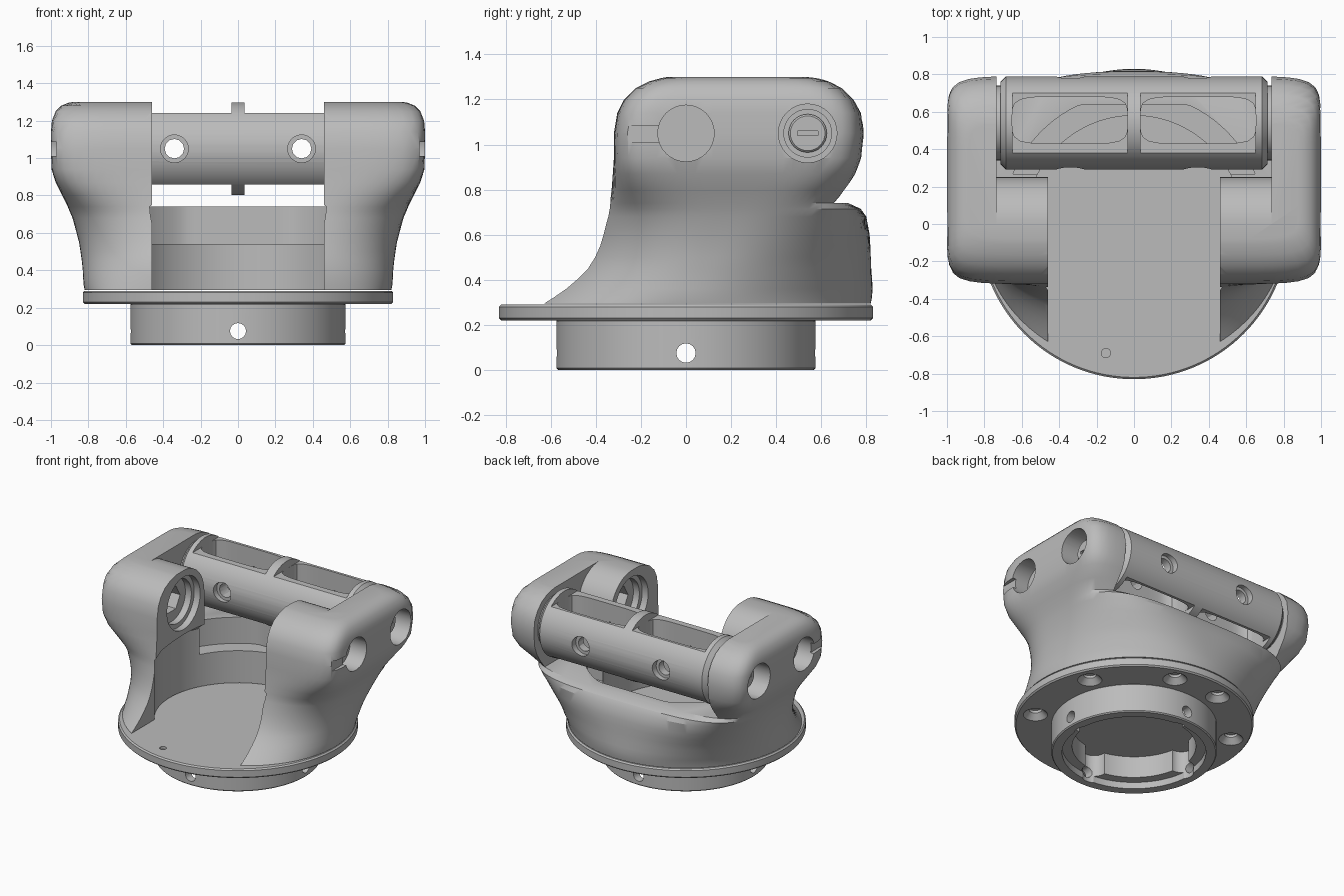
import bpy, bmesh
from math import sin, cos, pi, radians

if "Cube" in bpy.data.objects:
    bpy.data.objects.remove(bpy.data.objects["Cube"], do_unlink=True)

grey = bpy.data.materials.new("machined grey")
grey.use_nodes = True
GREY = (0.5, 0.5, 0.5, 1)
grey.diffuse_color = GREY
grey.node_tree.nodes["Principled BSDF"].inputs["Base Color"].default_value = GREY


def place(axis, u, v, h):
    return {"x": (h, u, v), "y": (u, h, v), "z": (u, v, h)}[axis]


def loft(name, axis, sections):
    """Skin a list of (height, outline) sections along an axis, with caps."""
    bm = bmesh.new()
    rings = [[bm.verts.new(place(axis, u, v, h)) for u, v in pts] for h, pts in sections]
    n = len(rings[0])
    for a, b in zip(rings, rings[1:]):
        for i in range(n):
            j = (i + 1) % n
            bm.faces.new((a[i], a[j], b[j], b[i]))
    bm.faces.new(rings[0])
    bm.faces.new(rings[-1])
    bmesh.ops.recalc_face_normals(bm, faces=bm.faces)
    mesh = bpy.data.meshes.new(name)
    bm.to_mesh(mesh)
    bm.free()
    mesh.materials.append(grey)
    ob = bpy.data.objects.new(name, mesh)
    bpy.context.collection.objects.link(ob)
    return ob


def circle(r, u=0, v=0, n=48):
    return [(u + r * cos(2 * pi * i / n), v + r * sin(2 * pi * i / n)) for i in range(n)]


def outline(half, front, back, centre, power, n=160):
    """Rounded outline between a circle (power 2) and a rectangle (high power)."""
    pts = []
    for c, s in circle(1, n=n):
        depth = back - centre if s > 0 else centre - front
        r = (abs(c / half) ** power + abs(s / depth) ** power) ** (-1 / power)
        pts.append((r * c, centre + r * s))
    return pts


def cyl(name, axis, r, lo, hi, u=0, v=0, n=48, chamfer=0):
    sections = [(lo, circle(r, u, v, n)), (hi, circle(r, u, v, n))]
    if chamfer:
        tip = circle(r - chamfer, u, v, n)
        sections = [(lo, tip), (lo + chamfer, sections[0][1]),
                    (hi - chamfer, sections[1][1]), (hi, tip)]
    return loft(name, axis, sections)


def box(name, x, y, z):
    pts = [(x[0], y[0]), (x[1], y[0]), (x[1], y[1]), (x[0], y[1])]
    return loft(name, "z", [(z[0], pts), (z[1], pts)])


def span(a, b, s):
    return sorted((a * s, b * s))


def cut(target, cutter):
    mod = target.modifiers.new("cut", "BOOLEAN")
    mod.operation, mod.solver, mod.object = "DIFFERENCE", "EXACT", cutter
    bpy.context.view_layer.objects.active = target
    bpy.ops.object.modifier_apply(modifier=mod.name)
    bpy.data.objects.remove(cutter, do_unlink=True)


AXLE_Y, AXLE_Z = 0.54, 1.05

# Base flange with countersunk screw holes underneath
flange = cyl("base_flange", "z", 0.83, 0.22, 0.29, n=128, chamfer=0.01)
for deg in (-28, 24, 74, 106, 156, 208):
    u, v = 0.7 * cos(radians(deg)), 0.7 * sin(radians(deg))
    cut(flange, loft("countersink", "z", [(0.21, circle(0.095, u, v, 24)),
                                          (0.26, circle(0.045, u, v, 24)),
                                          (0.28, circle(0.045, u, v, 24))]))
cut(flange, cyl("pin_hole", "z", 0.025, 0.27, 0.3, -0.15, -0.69, 16))

# Mounting collar with stepped bore, four notches and cross holes
collar = cyl("mounting_collar", "z", 0.575, 0, 0.225, n=96, chamfer=0.008)
cut(collar, cyl("bore", "z", 0.43, -0.1, 0.215, n=96))
cut(collar, cyl("bore_step", "z", 0.5, -0.1, 0.05, n=96))
for u, v in ((0.43, 0), (-0.43, 0), (0, 0.43), (0, -0.43)):
    cut(collar, cyl("notch", "z", 0.085, -0.1, 0.215, u, v, 32))
for axis in "xy":
    cut(collar, cyl("cross_hole", axis, 0.043, -1, 1, 0, 0.075, 16))

# Yoke housing: round at the base, blending to a rounded block at the top
housing = loft("yoke_housing", "z", [(z, outline(*row)) for z, *row in (
    (0.295, 0.82, -0.76, 0.82, 0.0, 2),
    (0.32, 0.825, -0.71, 0.825, 0.0, 2),
    (0.36, 0.828, -0.635, 0.828, 0.015, 2.05),
    (0.40, 0.83, -0.57, 0.826, 0.03, 2.15),
    (0.45, 0.835, -0.505, 0.822, 0.055, 2.25),
    (0.50, 0.842, -0.46, 0.82, 0.08, 2.4),
    (0.55, 0.85, -0.425, 0.818, 0.105, 2.6),
    (0.60, 0.863, -0.4, 0.815, 0.13, 2.8),
    (0.68, 0.885, -0.365, 0.80, 0.17, 3.3),
    (0.715, 0.9, -0.352, 0.775, 0.19, 3.7),
    (0.74, 0.91, -0.345, 0.72, 0.2, 4.1),
    (0.80, 0.94, -0.332, 0.73, 0.22, 5.5),
    (0.87, 0.975, -0.325, 0.758, 0.235, 8),
    (0.94, 0.997, -0.32, 0.78, 0.235, 10),
    (1.05, 1.0, -0.32, 0.79, 0.235, 11),
    (1.14, 1.0, -0.305, 0.778, 0.235, 11),
    (1.20, 0.995, -0.275, 0.745, 0.235, 11),
    (1.25, 0.975, -0.225, 0.695, 0.235, 11),
    (1.28, 0.945, -0.165, 0.635, 0.235, 11),
    (1.295, 0.91, -0.11, 0.575, 0.235, 11),
    (1.30, 0.88, -0.08, 0.54, 0.235, 11))])

# Opening between the arms, and the round cavity that undercuts them
cut(housing, box("opening", (-0.46, 0.46), (-1.2, 0.3), (0.2, 1.5)))
cut(housing, loft("cavity", "z", [(z, circle(r, n=96)) for z, r in
                                  ((0.2, 0.58), (0.74, 0.58), (0.79, 0.53), (0.81, 0.46))]))

# Ledge pocket behind the cavity, with a flat rear wall
pocket = [(x, min(y, 0.64)) for x, y in circle(0.7, n=96) if y > 0.25]
cut(housing, loft("pocket", "z", [(0.54, pocket), (1.0, pocket)]))

# Roller bay behind the arms, leaving their rear shoulders rounded
bay = [(0.25, 0.74)] + [(y, z + AXLE_Z) for y, z in circle(0.25)[:13]]
bay += [(0, 1.5), (1.2, 1.5), (1.2, 0.74)]
cut(housing, loft("roller_bay", "x", [(-0.735, bay), (0.735, bay)]))

for s, side in ((1, "left"), (-1, "right")):
    # Pivot bores through each arm, with stepped counterbore and hex socket
    for r, a, b, n in ((0.125, 0.86, 1.1, 32), (0.2, 0.4, 0.51, 48),
                       (0.165, 0.4, 0.56, 48), (0.1, 0.4, 0.66, 6)):
        cut(housing, cyl("pivot_bore", "x", r, *span(a, b, s), 0, AXLE_Z, n))
    cut(housing, box("slot", span(0.97, 1.1, s), (-0.295, -0.1), (1.01, 1.085)))
    cut(housing, cyl("axle_recess", "x", 0.13, *span(0.84, 1.1, s), AXLE_Y, AXLE_Z, 32))
    # Slotted axle screw and washers
    cyl(side + "_axle_collar", "x", 0.108, *span(0.83, 0.87, s), AXLE_Y, AXLE_Z, 32)
    screw = cyl(side + "_axle_screw", "x", 0.085, *span(0.83, 0.9, s), AXLE_Y, AXLE_Z, 32, 0.008)
    cut(screw, box("screw_slot", span(0.88, 1.1, s), (AXLE_Y - 0.045, AXLE_Y + 0.045),
                   (AXLE_Z - 0.01, AXLE_Z + 0.01)))
    cyl(side + "_washer", "x", 0.2, *span(0.7, 0.74, s), AXLE_Y, AXLE_Z)

# Roller bar with flats, open windows, a central rib and bolt holes
roller = cyl("roller_bar", "x", 0.248, -0.715, 0.715, AXLE_Y, AXLE_Z, 64, 0.03)
for s in (1, -1):
    for lo, hi in ((1.24, 1.5), (0.6, 0.86)):
        cut(roller, box("flat", span(0.035, 0.65, s), (0.2, 0.9), (lo, hi)))
    window = [(s * 0.343 + x, y) for x, y in outline(0.308, 0.43, 0.68, 0.555, 5, 64)]
    cut(roller, loft("window", "z", [(0.6, window), (1.5, window)]))
    cut(roller, cyl("bolt_hole", "y", 0.052, 0, 1, s * 0.34, AXLE_Z, 12))
    for lo, hi in ((0.1, 0.335), (0.74, 1)):
        cut(roller, cyl("bolt_seat", "y", 0.074, lo, hi, s * 0.34, AXLE_Z, 24))

# Smooth the round surfaces, keep machined edges crisp
bpy.ops.object.select_all(action="DESELECT")
for ob in bpy.context.scene.objects:
    if ob.type == "MESH":
        ob.select_set(True)
        bpy.context.view_layer.objects.active = ob
bpy.ops.object.shade_smooth_by_angle(angle=radians(30))
